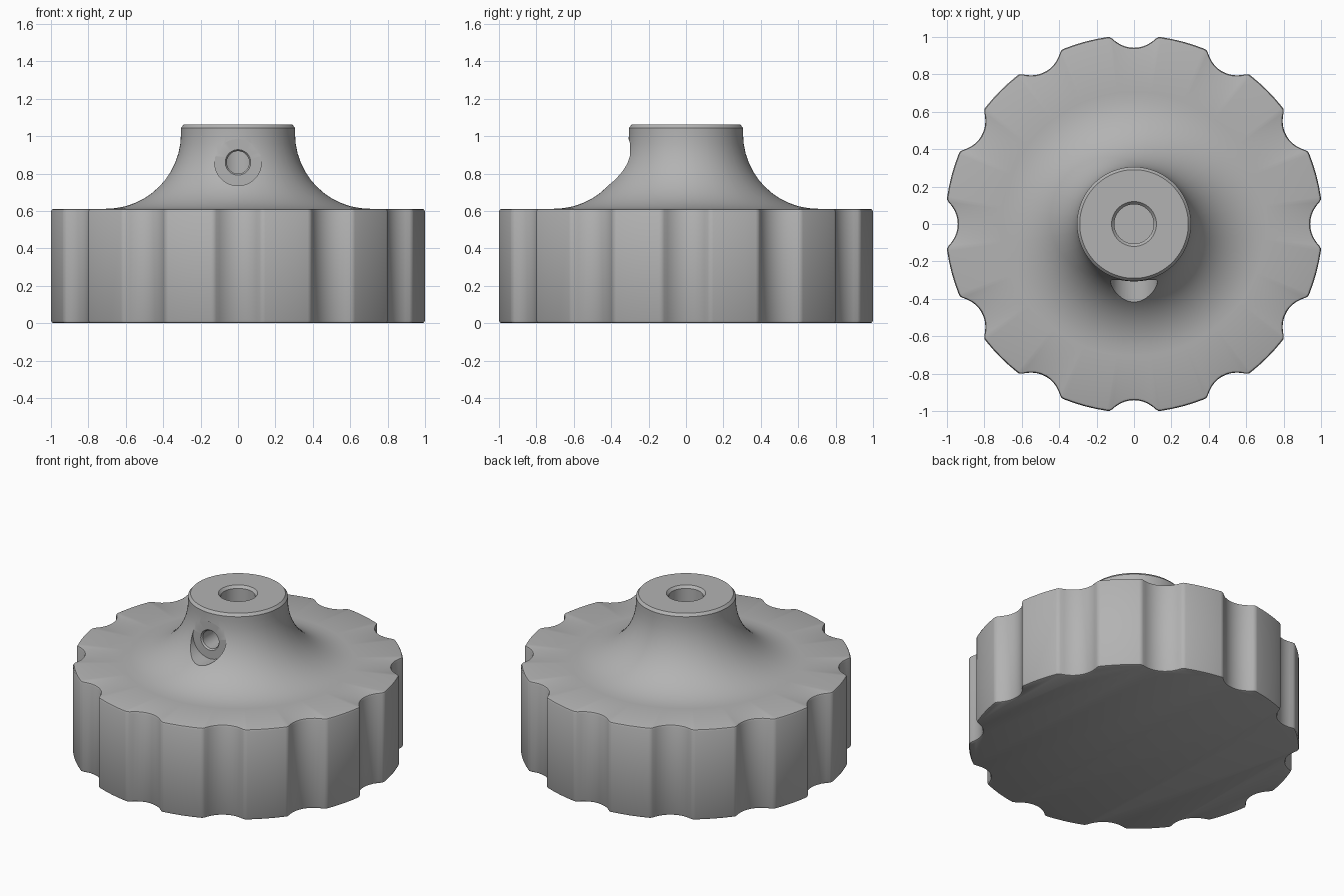
import bpy, bmesh, math
from mathutils import Matrix

cube = bpy.data.objects.get("Cube")
if cube:
    bpy.data.objects.remove(cube, do_unlink=True)

grey = bpy.data.materials.new("plain_grey")
grey.use_nodes = True
grey.diffuse_color = (0.45, 0.45, 0.45, 1)
grey.node_tree.nodes["Principled BSDF"].inputs["Base Color"].default_value = grey.diffuse_color


def loft(name, rings, matrix=Matrix()):
    """Solid from stacked rings of (x, y, z) points, closed at both ends."""
    bm = bmesh.new()
    loops = [[bm.verts.new(p) for p in ring] for ring in rings]
    n = len(loops[0])
    for a, b in zip(loops, loops[1:]):
        for i in range(n):
            j = (i + 1) % n
            bm.faces.new((a[i], a[j], b[j], b[i]))
    bm.faces.new(loops[0][::-1])
    bm.faces.new(loops[-1])
    bm.transform(matrix)
    bmesh.ops.recalc_face_normals(bm, faces=bm.faces)
    mesh = bpy.data.meshes.new(name)
    bm.to_mesh(mesh)
    bm.free()
    mesh.materials.append(grey)
    obj = bpy.data.objects.new(name, mesh)
    bpy.context.collection.objects.link(obj)
    return obj


def circle(r, z, angles):
    return [(r * math.cos(a), r * math.sin(a), z) for a in angles]


def grip_radius(a):
    """Round rim with a scooped finger notch every 30 degrees, corners softened."""
    a = (a + math.pi / 12) % (math.pi / 6) - math.pi / 12
    rim, centre, scoop, soft = 1.007, 1.10, 0.16, 0.02
    s = scoop ** 2 - (centre * math.sin(a)) ** 2
    if s <= 0:
        return rim
    notch = centre * math.cos(a) - math.sqrt(s)
    h = max(soft - abs(rim - notch), 0) / soft
    return min(rim, notch) - h * h * soft / 4


# Angles: dense across each notch, sparse on each lobe
steps = (-11.5, -8.3, -7.5, -6.7, -5.8, -4.5, -3, -1.5,
         0, 1.5, 3, 4.5, 5.8, 6.7, 7.5, 8.3, 11.5, 15)
angles = [math.radians(30 * k + s) for k in range(12) for s in steps]
radii = [grip_radius(a) for a in angles]
fit = 1 / max(r * math.cos(a) for r, a in zip(radii, angles))


def outline(inset, z):
    return [((r * fit - inset) * math.cos(a), (r * fit - inset) * math.sin(a), z)
            for r, a in zip(radii, angles)]


# Grip with rounded rims
top = 0.612
edge = [(0.015, 0), (0.005, 0.004), (0, 0.015)]
rings = [outline(i, z) for i, z in edge]
rings += [outline(i, top - z) for i, z in reversed(edge)]

# Concave flare up to the hub, chamfered top, blind bore
flare = 0.40
for k in range(13):
    t = math.radians(90 * k / 12)
    rings.append(circle(0.705 - flare * math.sin(t), top + flare * (1 - math.cos(t)), angles))
bore = [(0.305, 1.045), (0.29, 1.062), (0.12, 1.062), (0.105, 1.045), (0.105, 0.35)]
rings += [circle(r, z, angles) for r, z in bore]
knob = loft("knob_body", rings)

# Set screw hole with a flat counterbore on the front of the hub
around = [math.tau * i / 48 for i in range(48)]
screw = [(0.06, 0.05), (0.06, 0.29), (0.068, 0.30), (0.125, 0.30), (0.125, 0.70)]
to_front = Matrix.Translation((0, 0, 0.86)) @ Matrix.Rotation(math.pi / 2, 4, "X")
cutter = loft("screw_hole_cutter", [circle(r, d, around) for r, d in screw], to_front)
cutter.hide_render = True

bpy.ops.object.select_all(action="DESELECT")
knob.select_set(True)
bpy.context.view_layer.objects.active = knob
cut = knob.modifiers.new("screw_hole", "BOOLEAN")
cut.operation, cut.solver, cut.object = "DIFFERENCE", "EXACT", cutter
bpy.ops.object.modifier_apply(modifier=cut.name)
bpy.data.objects.remove(cutter, do_unlink=True)
bpy.ops.object.shade_smooth_by_angle(angle=math.radians(35))
